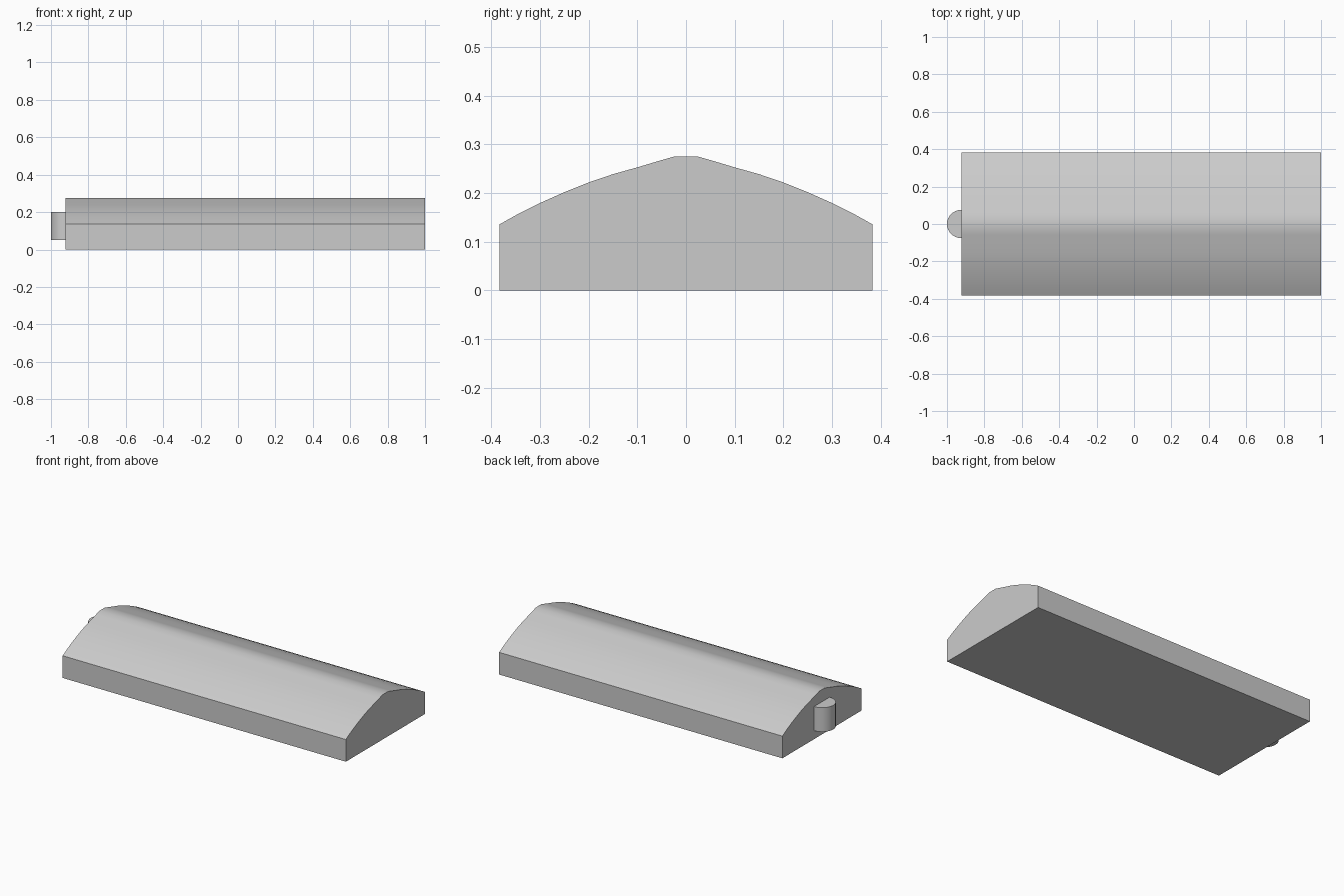
import bpy, bmesh
from math import radians

cube = bpy.data.objects.get("Cube")
if cube:
    bpy.data.objects.remove(cube, do_unlink=True)

# Plain grey finish
GREY = (0.6, 0.6, 0.6, 1.0)
grey = bpy.data.materials.new("light_grey")
grey.use_nodes = True
grey.diffuse_color = GREY
grey.node_tree.nodes["Principled BSDF"].inputs["Base Color"].default_value = GREY


def finish(obj):
    obj.data.materials.append(grey)
    bpy.ops.object.select_all(action="DESELECT")
    obj.select_set(True)
    bpy.context.view_layer.objects.active = obj
    bpy.ops.object.shade_smooth_by_angle(angle=radians(30))


# Arched body: half profile mirrored across y, extruded along x
half = [(0.383, 0.0), (0.383, 0.136), (0.34, 0.16), (0.295, 0.182), (0.25, 0.202),
        (0.2, 0.222), (0.15, 0.239), (0.1, 0.253), (0.06, 0.265), (0.025, 0.275)]
profile = half + [(-y, z) for y, z in reversed(half)]
x_min, x_max = -0.922, 1.0

bm = bmesh.new()
end = bm.faces.new([bm.verts.new((x_min, y, z)) for y, z in profile])
ext = bmesh.ops.extrude_face_region(bm, geom=[end], use_keep_orig=True)
moved = [v for v in ext["geom"] if isinstance(v, bmesh.types.BMVert)]
bmesh.ops.translate(bm, verts=moved, vec=(x_max - x_min, 0, 0))
bmesh.ops.recalc_face_normals(bm, faces=bm.faces)
mesh = bpy.data.meshes.new("arched_body")
bm.to_mesh(mesh)
bm.free()
body = bpy.data.objects.new("arched_body", mesh)
bpy.context.collection.objects.link(body)
finish(body)

# Round end knob, half sunk into the end face
bpy.ops.mesh.primitive_cylinder_add(vertices=32, radius=0.075, depth=0.148,
                                    location=(-0.925, 0, 0.126))
knob = bpy.context.object
knob.name = "end_knob"
finish(knob)
